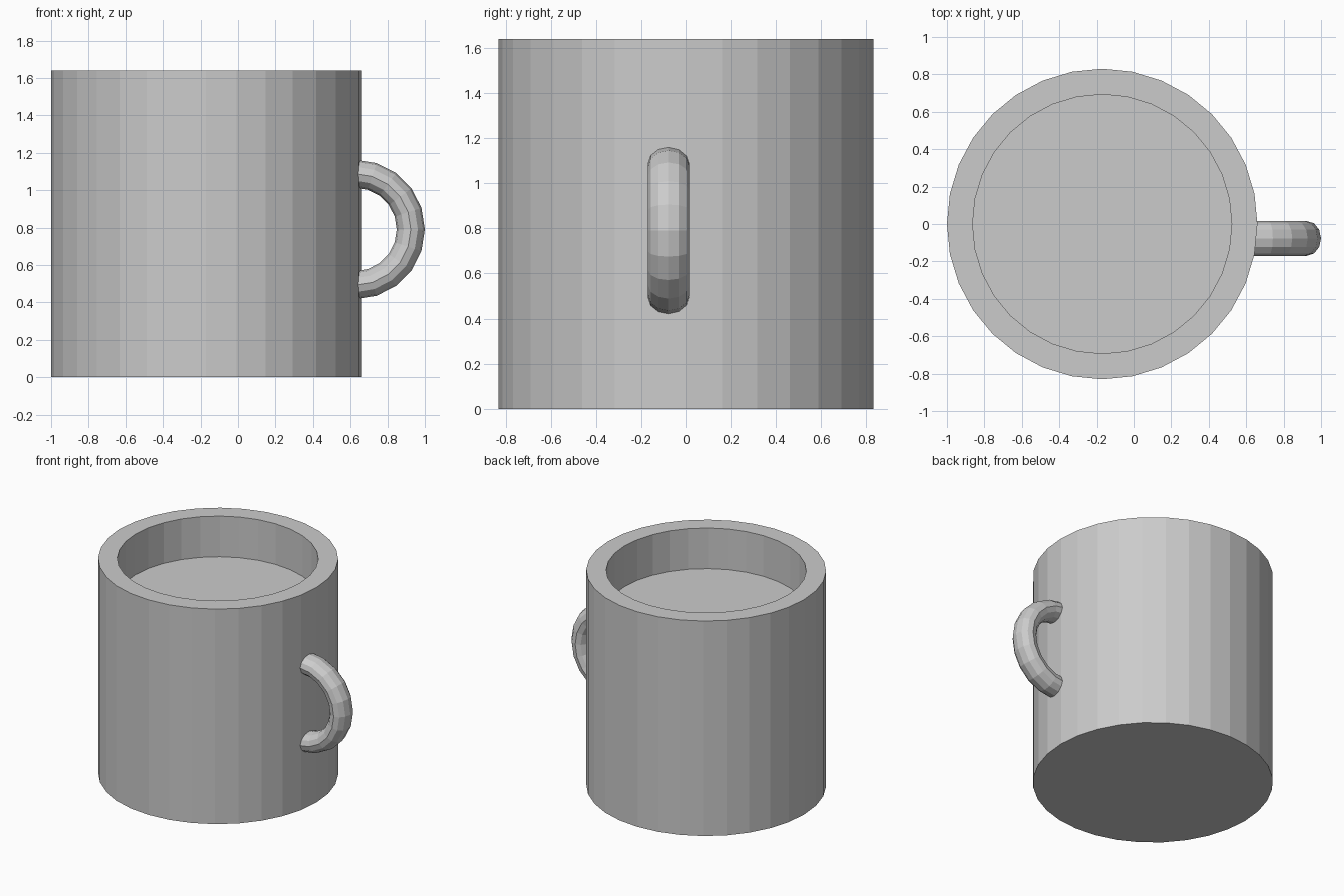
import bpy, bmesh
from math import sin, cos, pi

if "Cube" in bpy.data.objects:
    bpy.data.objects.remove(bpy.data.objects["Cube"])


def loft(name, rings, closed_ends=True):
    """Skin a list of equal-length vertex rings and cap both ends."""
    bm = bmesh.new()
    rows = [[bm.verts.new(p) for p in ring] for ring in rings]
    n = len(rows[0])
    for a, b in zip(rows, rows[1:]):
        for i in range(n):
            j = (i + 1) % n
            bm.faces.new((a[i], a[j], b[j], b[i]))
    if closed_ends:
        bm.faces.new(rows[0])
        bm.faces.new(rows[-1])
    bmesh.ops.recalc_face_normals(bm, faces=bm.faces)
    mesh = bpy.data.meshes.new(name)
    bm.to_mesh(mesh)
    bm.free()
    obj = bpy.data.objects.new(name, mesh)
    bpy.context.collection.objects.link(obj)
    return obj


def circle(cx, radius, z, sides=32):
    return [(cx + radius * cos(2 * pi * i / sides),
             radius * sin(2 * pi * i / sides), z) for i in range(sides)]


# Mug body: 32-sided cylinder with thick rim and recessed filled surface
profile = [(0.83, 0), (0.83, 1.64), (0.693, 1.64), (0.693, 1.33)]
loft("mug_body", [circle(-0.17, r, z) for r, z in profile])


# Handle: half ring with an oval section, ends sunk into the wall
def handle_ring(angle, sides=12):
    ring = []
    for i in range(sides):
        t = 2 * pi * i / sides
        r = 0.298 + 0.075 * cos(t)
        ring.append((0.627 + r * cos(angle), -0.077 + 0.093 * sin(t),
                     0.79 + r * sin(angle)))
    return ring


loft("handle", [handle_ring(-pi / 2 + pi * k / 10) for k in range(11)])
